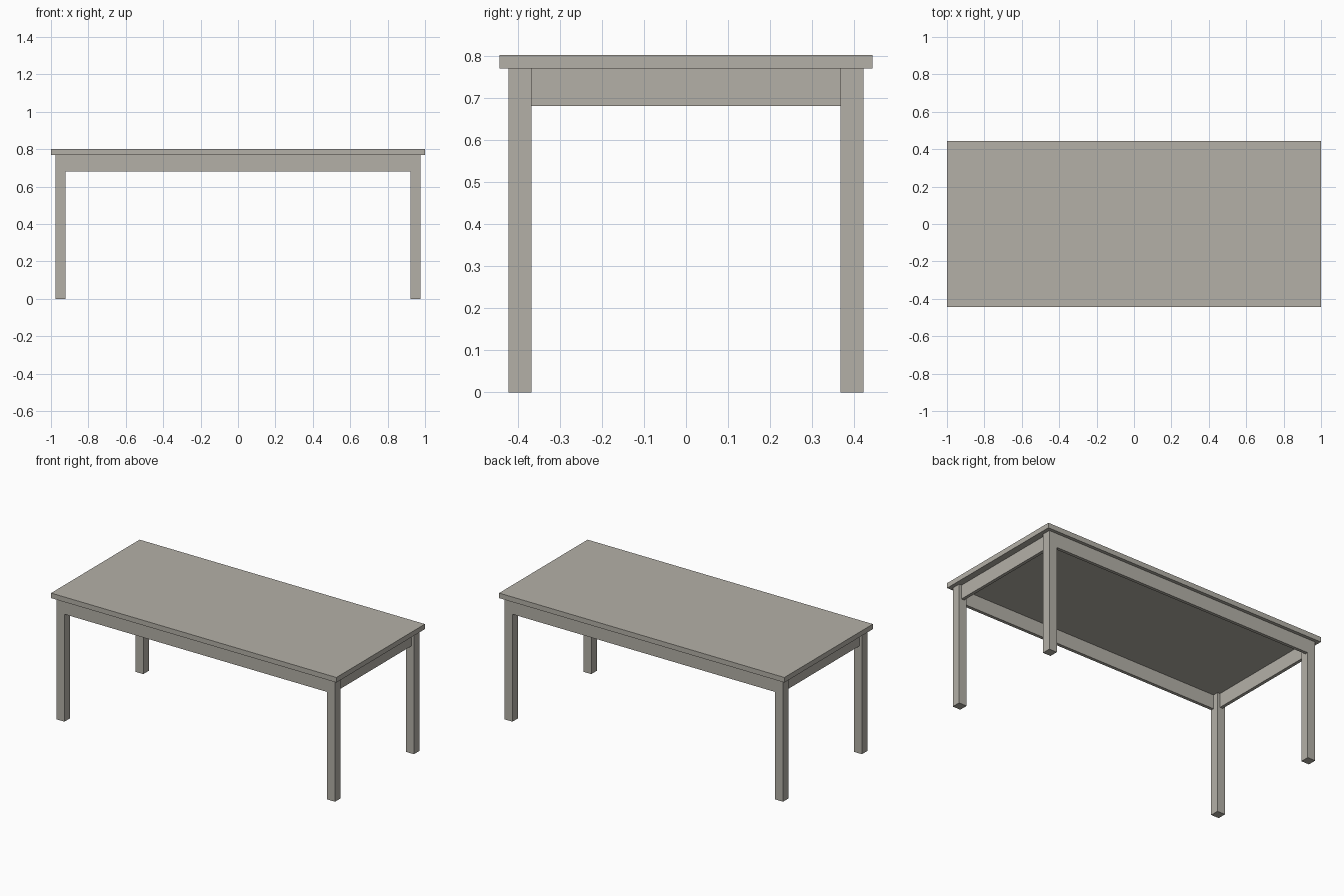
import bpy

cube = bpy.data.objects.get("Cube")
if cube:
    bpy.data.objects.remove(cube, do_unlink=True)

# Single warm grey finish
COLOUR = (0.456, 0.434, 0.386, 1.0)
finish = bpy.data.materials.new("warm_grey")
finish.use_nodes = True
finish.diffuse_color = COLOUR
finish.node_tree.nodes["Principled BSDF"].inputs["Base Color"].default_value = COLOUR


def box(name, x, y, z):
    """Add a box spanning the given (min, max) ranges."""
    spans = (x, y, z)
    bpy.ops.mesh.primitive_cube_add(size=1, location=[(a + b) / 2 for a, b in spans])
    obj = bpy.context.object
    obj.name = obj.data.name = name
    obj.scale = [b - a for a, b in spans]
    bpy.ops.object.transform_apply(location=False, rotation=False, scale=True)
    obj.data.materials.append(finish)
    return obj


def span(side, inner, outer):
    """Range between two distances from the centre, on the chosen side."""
    return tuple(sorted((side * inner, side * outer)))


TOP, UNDERSIDE, APRON_BOTTOM = 0.802, 0.77, 0.681
LEG_X, LEG_Y, LEG = 0.976, 0.422, 0.055
BOARD, END_INSET = 0.02, 0.0175

# Table top
box("table_top", (-1, 1), (-0.443, 0.443), (UNDERSIDE, TOP))

# Four square legs
for sy, depth in ((-1, "front"), (1, "back")):
    for sx, side in ((1, "left"), (-1, "right")):
        box(f"{depth}_{side}_leg", span(sx, LEG_X - LEG, LEG_X),
            span(sy, LEG_Y - LEG, LEG_Y), (0, UNDERSIDE))

# Long aprons, flush with the outer leg faces
inner_x = LEG_X - LEG
for sy, depth in ((-1, "front"), (1, "back")):
    box(f"{depth}_apron", (-inner_x, inner_x),
        span(sy, LEG_Y - BOARD, LEG_Y), (APRON_BOTTOM, UNDERSIDE))

# End aprons, set back between the legs
inner_y = LEG_Y - LEG
outer = LEG_X - END_INSET
for sx, side in ((1, "left"), (-1, "right")):
    box(f"{side}_apron", span(sx, outer - BOARD, outer),
        (-inner_y, inner_y), (APRON_BOTTOM, UNDERSIDE))
